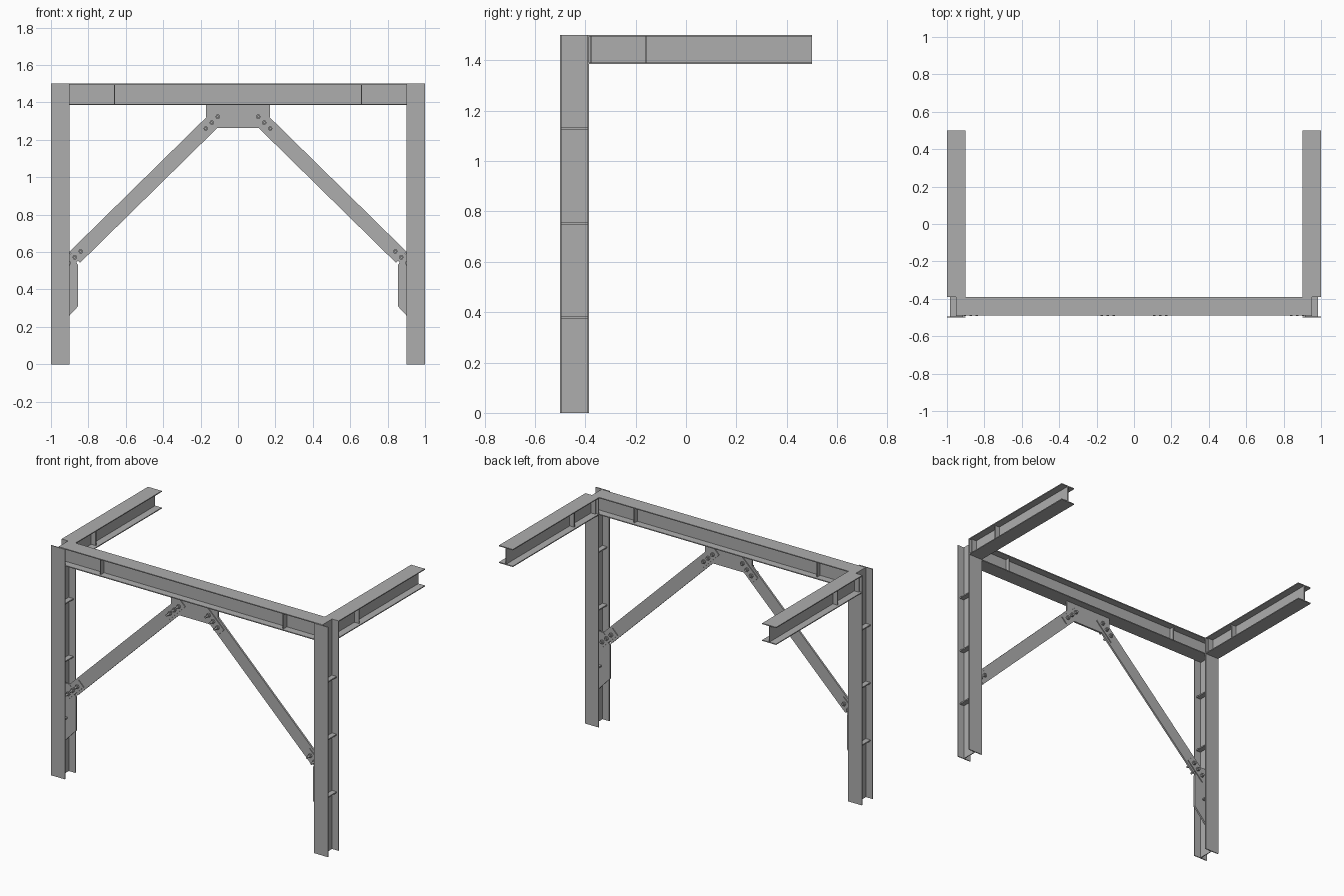
import bpy, bmesh, math
from mathutils import Matrix, Vector

cube = bpy.data.objects.get("Cube")
if cube:
    bpy.data.objects.remove(cube, do_unlink=True)


def material(name, rgb):
    m = bpy.data.materials.new(name)
    m.use_nodes = True
    m.diffuse_color = (*rgb, 1)
    m.node_tree.nodes["Principled BSDF"].inputs["Base Color"].default_value = (*rgb, 1)
    return m


steel = material("steel grey", (0.42, 0.42, 0.42))

DEPTH, WIDTH = 0.115, 0.10      # section size
FLANGE, WEB = 0.006, 0.005      # plate thicknesses
MID_Y = -0.4425                 # frame plane
TOP = 1.5
RAIL_Z = TOP - DEPTH / 2
COL_X = 0.95


def prism(name, points, origin, u, v, length):
    """Extrude a 2D outline, drawn on axes u and v, along u x v."""
    u, v, origin = Vector(u), Vector(v), Vector(origin)
    bm = bmesh.new()
    face = bm.faces.new([bm.verts.new(origin + u * a + v * b) for a, b in points])
    ext = bmesh.ops.extrude_face_region(bm, geom=[face])
    moved = [g for g in ext["geom"] if isinstance(g, bmesh.types.BMVert)]
    bmesh.ops.translate(bm, verts=moved, vec=u.cross(v) * length)
    bmesh.ops.recalc_face_normals(bm, faces=bm.faces)
    mesh = bpy.data.meshes.new(name)
    bm.to_mesh(mesh)
    bm.free()
    mesh.materials.append(steel)
    obj = bpy.data.objects.new(name, mesh)
    bpy.context.collection.objects.link(obj)
    return obj


def box(name, lo, hi):
    pts = [(lo[0], lo[1]), (hi[0], lo[1]), (hi[0], hi[1]), (lo[0], hi[1])]
    return prism(name, pts, (0, 0, lo[2]), (1, 0, 0), (0, 1, 0), hi[2] - lo[2])


def i_section(name, origin, u, v, length):
    """Rolled I section: flanges across u, depth along v."""
    w, h, t = WIDTH / 2, DEPTH / 2, WEB / 2
    f = h - FLANGE
    half = [(-w, -h), (w, -h), (w, -f), (t, -f), (t, f), (w, f), (w, h)]
    rest = [(-w, h), (-w, f), (-t, f), (-t, -f), (-w, -f)]
    return prism(name, half + rest, origin, u, v, length)


def plate_y(name, points, y, thick):
    """Upright plate with an x-z outline centred on y."""
    return prism(name, points, (0, y + thick / 2, 0), (1, 0, 0), (0, 0, 1), thick)


X, Y, Z = (1, 0, 0), (0, 1, 0), (0, 0, 1)
INNER = DEPTH / 2 - FLANGE
STIFF = 0.035                   # stiffener reach from the web

# Cross beam between the column webs
i_section("cross_beam", (-COL_X, MID_Y + 0.003, RAIL_Z), Y, Z, 2 * COL_X)

# Braces, drawn along the diagonal
PLATE = 0.012
top_joint, low_joint = Vector((-0.14, 0, 1.292)), Vector((-0.873, 0, 0.572))
along = (top_joint - low_joint).normalized()
across = Vector((-along.z, 0, along.x))


def diagonal(name, a, b, half_width, y, thick):
    corners = [a - across * half_width, b - across * half_width,
               b + across * half_width, a + across * half_width]
    return plate_y(name, [(c.x, c.z) for c in corners], y, thick)


def bolt(name, pos, sides, radius, y0, y1):
    ring = [(radius * math.cos(i * math.tau / sides), radius * math.sin(i * math.tau / sides))
            for i in range(sides)]
    return prism(name, ring, (pos.x, y1, pos.z), X, Z, y1 - y0)


def mirror_x(obj):
    """Copy a part to the other side of x = 0."""
    twin = obj.copy()
    twin.data = obj.data.copy()
    twin.data.transform(Matrix.Scale(-1, 4, X))
    twin.data.flip_normals()
    twin.name = obj.name.replace("right", "left")
    bpy.context.collection.objects.link(twin)


parts = []

# Column and its stiffeners
parts.append(i_section("right_column", (-COL_X, MID_Y, 0), X, Y, TOP))
for z in (0.378, 0.753, 1.13):
    parts.append(box("right_column_stiffener",
                     (-COL_X - STIFF, MID_Y - INNER, z - 0.004),
                     (-COL_X + STIFF, MID_Y + INNER, z + 0.004)))

# Side beam running to the back, with end plate and stiffener
side = i_section("right_side_beam", (-COL_X, 0.5, RAIL_Z), X, Z, 0.885)
parts.append(side)
for y in (-0.378, -0.157):
    parts.append(box("right_side_beam_stiffener",
                     (-COL_X - STIFF, y - 0.003, RAIL_Z - INNER),
                     (-COL_X + STIFF, y + 0.003, RAIL_Z + INNER)))

# Cross beam stiffener
parts.append(box("right_cross_beam_stiffener",
                 (-0.663, MID_Y - STIFF, RAIL_Z - INNER),
                 (-0.657, MID_Y + STIFF, RAIL_Z + INNER)))

# Brace, column gusset, splice plates and bolts
parts.append(diagonal("right_brace", low_joint, top_joint, 0.041, MID_Y, PLATE))
parts.append(plate_y("right_column_gusset",
                     [(-0.948, 0.21), (-0.855, 0.31), (-0.855, 0.53),
                      (-0.902, 0.60), (-0.948, 0.60)], MID_Y, PLATE))
for joint in (low_joint, top_joint):
    for s in (-1, 1):
        parts.append(diagonal("right_splice_plate", joint - along * 0.081, joint + along * 0.081,
                              0.026, MID_Y + s * (PLATE / 2 + 0.003), 0.006))
    for step in (-0.045, 0, 0.045):
        pos = joint + along * step
        parts.append(bolt("right_bolt", pos, 12, 0.007, MID_Y - 0.05, MID_Y + 0.03))
        parts.append(bolt("right_bolt_head", pos, 6, 0.013, MID_Y - 0.024, MID_Y - 0.012))
        parts.append(bolt("right_bolt_nut", pos, 6, 0.013, MID_Y + 0.012, MID_Y + 0.024))

for part in parts:
    mirror_x(part)

# Centre gusset under the cross beam
plate_y("centre_gusset",
        [(-0.17, 1.388), (-0.17, 1.322), (-0.11, 1.262),
         (0.11, 1.262), (0.17, 1.322), (0.17, 1.388)], MID_Y, PLATE)
